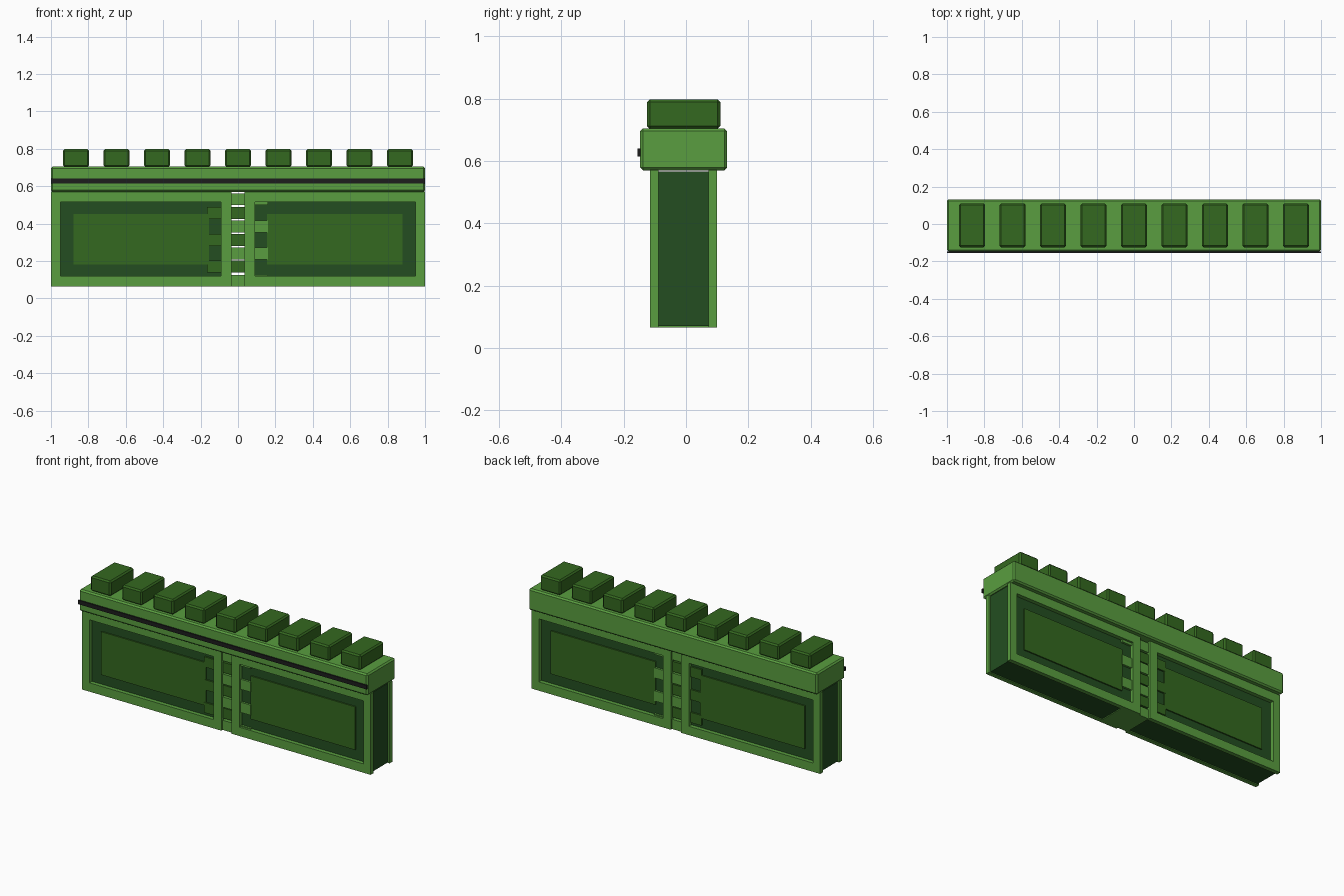
import bpy, bmesh

if "Cube" in bpy.data.objects:
    bpy.data.objects.remove(bpy.data.objects["Cube"])

YC = -0.0075  # mid-plane of the wall


def material(name, rgb):
    m = bpy.data.materials.new(name)
    m.diffuse_color = (*rgb, 1)
    m.use_nodes = True
    m.node_tree.nodes["Principled BSDF"].inputs["Base Color"].default_value = m.diffuse_color
    return m


LIGHT = material("light green", (0.10, 0.34, 0.05))
MEDIUM = material("leaf green", (0.034, 0.14, 0.014))
DARK = material("dark green", (0.017, 0.076, 0.015))
BLACK = material("black", (0.012, 0.012, 0.012))


def finish(name, bm, mat, bevel=0):
    bmesh.ops.recalc_face_normals(bm, faces=bm.faces)
    me = bpy.data.meshes.new(name)
    bm.to_mesh(me)
    bm.free()
    me.materials.append(mat)
    ob = bpy.data.objects.new(name, me)
    bpy.context.collection.objects.link(ob)
    if bevel:
        b = ob.modifiers.new("bevel", "BEVEL")
        b.width = bevel
        b.segments = 1
    return ob


def box(name, x, y, z, mat, bevel=0):
    bm = bmesh.new()
    bmesh.ops.create_cube(bm, size=1)
    for v in bm.verts:
        v.co = [(r[0] + r[1]) / 2 + c * (r[1] - r[0])
                for r, c in zip((x, y, z), v.co)]
    return finish(name, bm, mat, bevel)


def frame(name, outer, inner, y, mat):
    """Rectangular frame; outer and inner are (x0, x1, z0, z1)."""
    bm = bmesh.new()
    rings = []
    for x0, x1, z0, z1 in (outer, inner):
        for yy in y:
            rings.append([bm.verts.new((px, yy, pz)) for px, pz in
                          ((x0, z0), (x1, z0), (x1, z1), (x0, z1))])
    of, ob_, inf, inb = rings
    for a, b in ((of, inf), (inf, inb), (inb, ob_), (ob_, of)):
        for i in range(4):
            j = (i + 1) % 4
            bm.faces.new((a[i], a[j], b[j], b[i]))
    return finish(name, bm, mat)


def deep(half):
    return (YC - half, YC + half)


# Two wall halves: dark core, raised panels, light frames front and back
for side, label in ((-1, "left"), (1, "right")):
    def span(a, b):
        return tuple(sorted((side * a, side * b)))
    box(label + "_core", span(0.04, 0.99), deep(0.082), (0.07, 0.566), DARK)
    box(label + "_panel", span(0.155, 0.88), deep(0.09), (0.182, 0.452), MEDIUM)
    for y, face in (((-0.115, -0.088), "front"), ((0.073, 0.10), "back")):
        frame(f"{label}_{face}_frame", (*span(0.035, 1), 0.065, 0.572),
              (*span(0.09, 0.95), 0.12, 0.515), y, LIGHT)

# Interlocking joint: light fingers from the right, green tabs from the left
for i, (z0, z1) in enumerate(((0.065, 0.126), (0.208, 0.272),
                              (0.353, 0.416), (0.499, 0.561))):
    box(f"joint_finger_{i + 1}", (-0.036, 0.16), deep(0.095), (z0, z1), LIGHT)
for i in range(3):
    z = 0.17 + i * 0.143
    box(f"joint_tab_{i + 1}", (-0.165, 0.036), deep(0.092),
        (z - 0.032, z + 0.032), MEDIUM)

# Top beam with dark trim along the front
box("top_beam", (-1, 1), (-0.147, 0.132), (0.57, 0.705), LIGHT, 0.009)
box("front_trim", (-1, 1), (-0.155, -0.146), (0.615, 0.64), BLACK)

# Row of blocks along the top
for i in range(9):
    x = (i - 4) * 0.2165
    box(f"battlement_{i + 1}", (x - 0.07, x + 0.07), (-0.125, 0.11),
        (0.703, 0.798), MEDIUM, 0.009)
